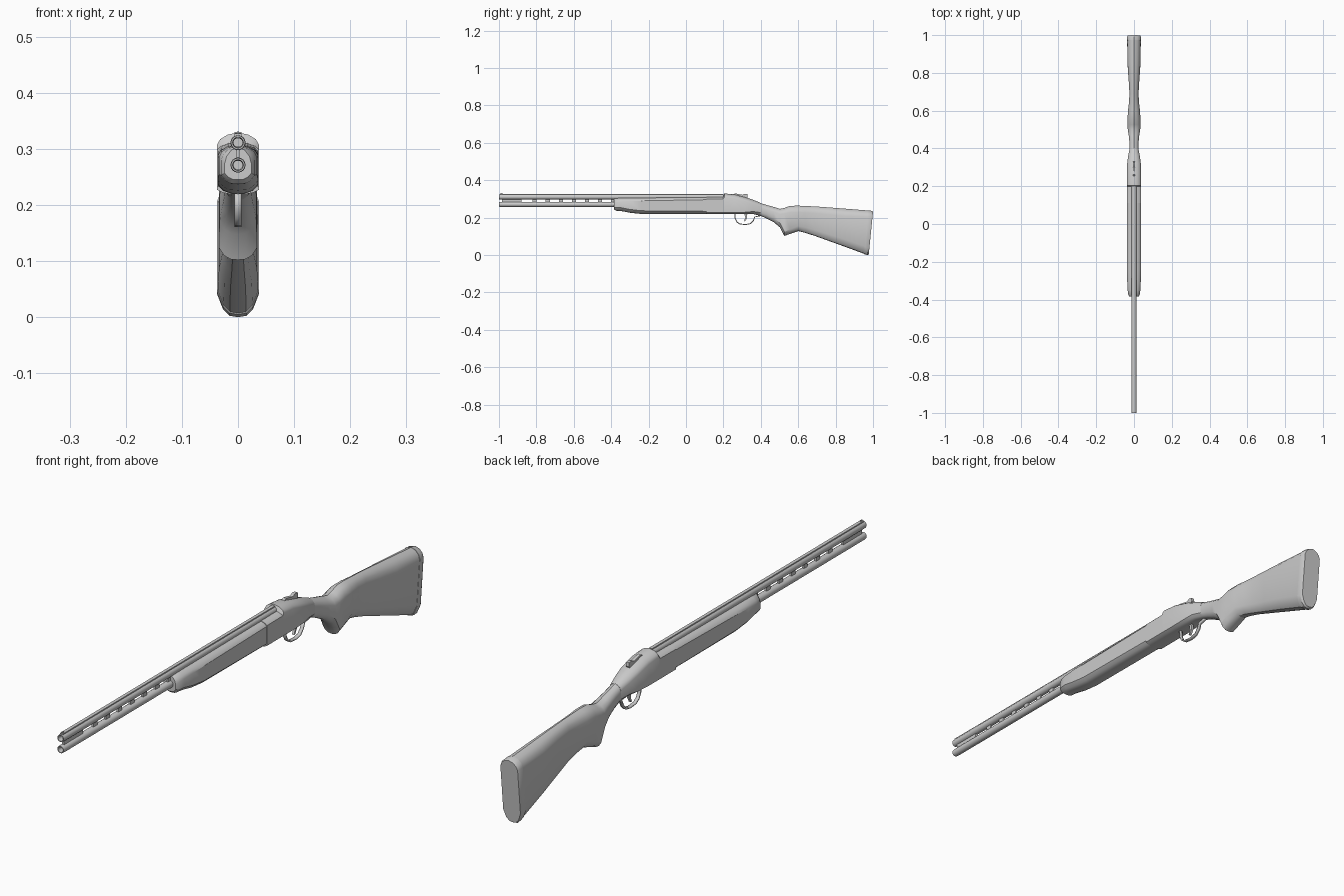
import bpy, bmesh, math
from mathutils import Matrix

if "Cube" in bpy.data.objects:
    bpy.data.objects.remove(bpy.data.objects["Cube"])


def finish(name, bm, angle=32):
    bmesh.ops.recalc_face_normals(bm, faces=bm.faces[:])
    me = bpy.data.meshes.new(name)
    bm.to_mesh(me)
    bm.free()
    for p in me.polygons:
        p.use_smooth = True
    me.set_sharp_from_angle(angle=math.radians(angle))
    ob = bpy.data.objects.new(name, me)
    bpy.context.collection.objects.link(ob)
    return ob


def loft(name, sections, slope=None):
    """Sections: y, bottom, top, half width, bottom corner, top corner, y lean."""
    bm = bmesh.new()
    rings = []
    for y, zb, zt, w, cb, ct, lean in sections:
        half = [(0, zt), (w * .5, zt - ct * .18), (w * .85, zt - ct * .55), (w, zt - ct),
                (w, zb + cb), (w * .72, zb + cb * .35), (w * .4, zb + cb * .06), (0, zb)]
        pts = half + [(-x, z) for x, z in half[-2:0:-1]]
        rings.append([bm.verts.new((x, y + lean * (z - zt), z)) for x, z in pts])
    n = len(rings[0])
    for a, b in zip(rings, rings[1:]):
        for i in range(n):
            bm.faces.new((a[i], a[(i + 1) % n], b[(i + 1) % n], b[i]))
    bm.faces.new(rings[0])
    bm.faces.new(rings[-1])
    return finish(name, bm)


def box(name, y0, y1, z0, z1, w):
    bm = bmesh.new()
    bmesh.ops.create_cube(bm, size=1, matrix=Matrix.Translation((0, (y0 + y1) / 2, (z0 + z1) / 2))
                          @ Matrix.Diagonal((2 * w, y1 - y0, z1 - z0, 1)))
    return finish(name, bm)


def prism(name, pts, w):
    bm = bmesh.new()
    f = bm.faces.new([bm.verts.new((-w, y, z)) for y, z in pts])
    ext = bmesh.ops.extrude_face_region(bm, geom=[f])["geom"]
    bmesh.ops.translate(bm, vec=(2 * w, 0, 0), verts=[v for v in ext if isinstance(v, bmesh.types.BMVert)])
    return finish(name, bm)


def barrel(name, z, r=.0135, n=16):
    # Revolved tube with an open bore
    prof = [(.2, r), (-.99, r), (-1, r * .93), (-1, r * .72), (-.985, r * .6), (-.9, r * .6)]
    bm = bmesh.new()
    rings = [[bm.verts.new((q * math.cos(i * math.tau / n), y, z + q * math.sin(i * math.tau / n)))
              for i in range(n)] for y, q in prof]
    for a, b in zip(rings, rings[1:]):
        for i in range(n):
            bm.faces.new((a[i], a[(i + 1) % n], b[(i + 1) % n], b[i]))
    bm.faces.new(rings[0])
    bm.faces.new(rings[-1])
    return finish(name, bm)


# Barrels, sighting rib and ventilated side rib
barrel("upper_barrel", .311)
barrel("lower_barrel", .271)
box("top_rib", -.995, .2, .318, .327, .006)
box("muzzle_web", -.985, -.88, .278, .304, .004)
for i in range(7):
    y = -.82 + i * .07
    box(f"rib_bridge_{i}", y, y + .022, .278, .304, .004)
box("front_bead", -.992, -.982, .326, .331, .002)

# Fore-end
loft("fore_end", [
    (-.385, .245, .303, .024, .012, .03, 0),
    (-.375, .237, .306, .030, .016, .026, 0),
    (-.35, .236, .307, .034, .018, .022, 0),
    (-.30, .226, .308, .036, .018, .020, 0),
    (-.24, .220, .308, .036, .017, .018, 0),
    (.11, .220, .310, .036, .014, .014, 0)])

# Receiver with wrist tang
loft("receiver", [
    (.11, .219, .311, .037, .008, .012, 0),
    (.198, .219, .312, .037, .008, .012, 0),
    (.205, .219, .329, .037, .008, .021, 0),
    (.26, .219, .325, .037, .008, .022, 0),
    (.32, .219, .309, .036, .010, .022, 0),
    (.36, .219, .295, .031, .014, .022, 0),
    (.40, .209, .278, .023, .018, .020, 0)])

# Stock: wrist, pistol grip, comb and butt
loft("stock", [
    (.395, .211, .279, .023, .018, .022, 0),
    (.43, .196, .268, .024, .020, .024, 0),
    (.47, .175, .257, .028, .022, .026, 0),
    (.502, .148, .247, .033, .024, .028, 0),
    (.526, .102, .252, .034, .022, .030, 0),
    (.556, .113, .263, .034, .024, .034, 0),
    (.60, .128, .264, .032, .028, .036, 0),
    (.64, .118, .262, .027, .030, .036, 0),
    (.69, .102, .260, .024, .032, .036, 0),
    (.76, .078, .255, .028, .035, .038, .02),
    (.85, .048, .248, .034, .038, .040, .05),
    (.975, .007, .238, .036, .040, .034, .1)])
loft("butt_pad", [
    (.975, .005, .239, .037, .040, .032, .1),
    (.993, 0, .236, .037, .040, .030, .1),
    (1.0, .004, .233, .034, .040, .030, .1)])

# Trigger guard strip
path = [(.262, .221), (.263, .195), (.272, .177), (.288, .166), (.32, .163),
        (.345, .168), (.36, .184), (.368, .204), (.40, .211)]
bm = bmesh.new()
rows = [[bm.verts.new((s * .006, y, z)) for s in (-1, 1)] for y, z in path]
for a, b in zip(rows, rows[1:]):
    bm.faces.new((a[0], a[1], b[1], b[0]))
guard = finish("trigger_guard", bm, 50)
mod = guard.modifiers.new("thickness", "SOLIDIFY")
mod.thickness = .005
mod.offset = 0

# Trigger and top lever
prism("trigger", [(.312, .222), (.328, .222), (.326, .198), (.316, .180), (.310, .181), (.317, .199)], .004)
prism("top_lever", [(.25, .322), (.262, .33), (.30, .322), (.315, .328), (.328, .326), (.33, .312), (.32, .30)], .006)
